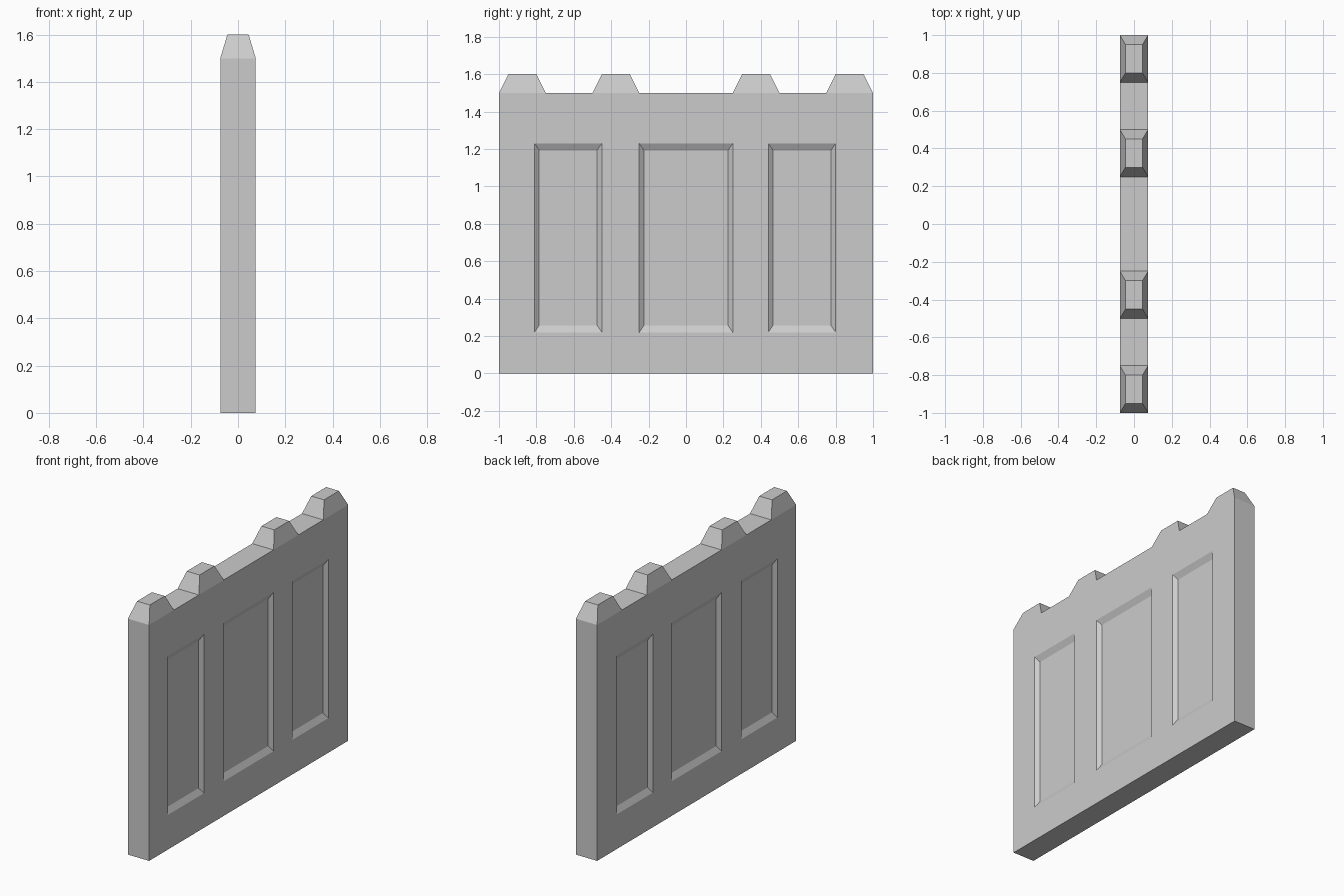
import bpy, bmesh
from mathutils import Vector

if "Cube" in bpy.data.objects:
    bpy.data.objects.remove(bpy.data.objects["Cube"])

W, TOP = 0.075, 1.5
PANELS = [(-0.81, -0.45), (-0.25, 0.25), (0.44, 0.80)]
PANEL_Z = (0.22, 1.23)
MERLONS = [(-1.0, -0.75), (-0.5, -0.25), (0.25, 0.5), (0.75, 1.0)]

bm = bmesh.new()


def cut(axis, value):
    normal = Vector((0, 0, 0))
    normal[axis] = 1
    bmesh.ops.bisect_plane(bm, geom=bm.verts[:] + bm.edges[:] + bm.faces[:],
                           dist=1e-5, plane_co=normal * value, plane_no=normal)


def taper(face, inset, push):
    """Extrude a face by push, drawing its corners inward per axis."""
    c = face.calc_center_median()
    new = bmesh.ops.extrude_discrete_faces(bm, faces=[face])["faces"][0]
    for v in new.verts:
        for i in range(3):
            d = v.co[i] - c[i]
            if abs(d) > 1e-5:
                v.co[i] -= inset[i] if d > 0 else -inset[i]
        v.co += push


def inside(value, spans):
    return any(a < value < b for a, b in spans)


# Wall slab
bmesh.ops.create_cube(bm, size=1)
for v in bm.verts:
    v.co = (v.co.x * 2 * W, v.co.y * 2, (v.co.z + 0.5) * TOP)

# Recessed panels on both broad sides
for span in PANELS:
    for y in span:
        cut(1, y)
for z in PANEL_Z:
    cut(2, z)
bm.normal_update()
for f in bm.faces[:]:
    c = f.calc_center_median()
    if abs(f.normal.x) > 0.9 and inside(c.y, PANELS) and inside(c.z, [PANEL_Z]):
        taper(f, (0, 0.025, 0.037), f.normal * -0.02)

# Tapered battlements along the top; clear panel cuts first
bmesh.ops.dissolve_limit(bm, angle_limit=0.01, verts=bm.verts[:], edges=bm.edges[:])
for span in MERLONS:
    for y in span:
        if abs(y) < 1:
            cut(1, y)
bm.normal_update()
for f in bm.faces[:]:
    c = f.calc_center_median()
    if f.normal.z > 0.9 and c.z > TOP - 0.01 and inside(c.y, MERLONS):
        taper(f, (0.03, 0.05, 0), Vector((0, 0, 0.1)))

bmesh.ops.triangulate(bm, faces=[f for f in bm.faces if len(f.verts) > 4])
bmesh.ops.recalc_face_normals(bm, faces=bm.faces[:])
mesh = bpy.data.meshes.new("battlement_wall")
bm.to_mesh(mesh)
bm.free()
bpy.context.collection.objects.link(bpy.data.objects.new("battlement_wall", mesh))
